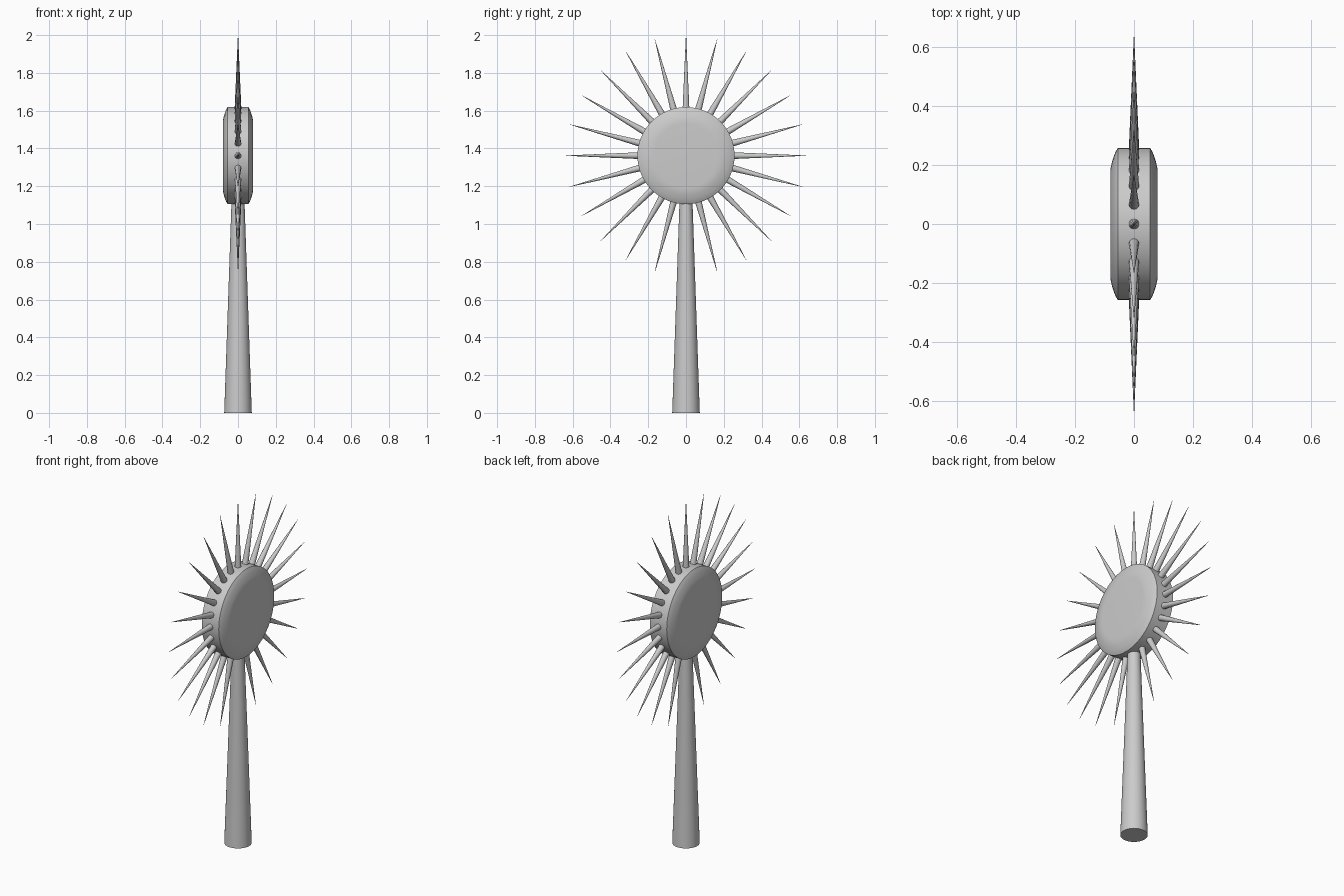
import bpy, bmesh, math
from mathutils import Matrix, Vector

if "Cube" in bpy.data.objects:
    bpy.data.objects.remove(bpy.data.objects["Cube"])

HUB = Vector((0, 0, 1.362))


def finish(bm, name, angle=40):
    bmesh.ops.recalc_face_normals(bm, faces=bm.faces)
    me = bpy.data.meshes.new(name)
    bm.to_mesh(me)
    bm.free()
    ob = bpy.data.objects.new(name, me)
    bpy.context.collection.objects.link(ob)
    bpy.ops.object.select_all(action='DESELECT')
    ob.select_set(True)
    bpy.context.view_layer.objects.active = ob
    bpy.ops.object.shade_smooth_by_angle(angle=math.radians(angle))
    return ob


# Tapered stem, standing on the ground and ending just inside the disc
bm = bmesh.new()
bmesh.ops.create_cone(bm, cap_ends=True, segments=32, radius1=0.073, radius2=0.034,
                      depth=1.13, matrix=Matrix.Translation((0, 0, 0.565)))
finish(bm, "stem")

# Flower disc: soft-shouldered profile (x, radius) turned about the x axis
half = [(0.055, 0.257), (0.061, 0.247), (0.068, 0.231), (0.075, 0.208), (0.079, 0.19), (0.08, 0.17)]
profile = [(-x, r) for x, r in reversed(half)] + half
bm = bmesh.new()
SEG = 64
rings = [[bm.verts.new(HUB + Vector((x, r * math.sin(a), r * math.cos(a))))
          for a in (2 * math.pi * i / SEG for i in range(SEG))] for x, r in profile]
for lo, hi in zip(rings, rings[1:]):
    for i in range(SEG):
        j = (i + 1) % SEG
        bm.faces.new((lo[i], lo[j], hi[j], hi[i]))
bm.faces.new(rings[0])
bm.faces.new(rings[-1])
finish(bm, "flower_disc")

# Ring of 24 pointed petals radiating from the rim
bm = bmesh.new()
INNER, TIP = 0.245, 0.638
for k in range(24):
    turn = Matrix.Rotation(math.radians(15 * k), 4, 'X')
    bmesh.ops.create_cone(bm, cap_ends=True, segments=12, radius1=0.018, radius2=0.0006,
                          depth=TIP - INNER,
                          matrix=Matrix.Translation(HUB) @ turn
                          @ Matrix.Translation((0, 0, (INNER + TIP) / 2)))
finish(bm, "petal_spikes")
